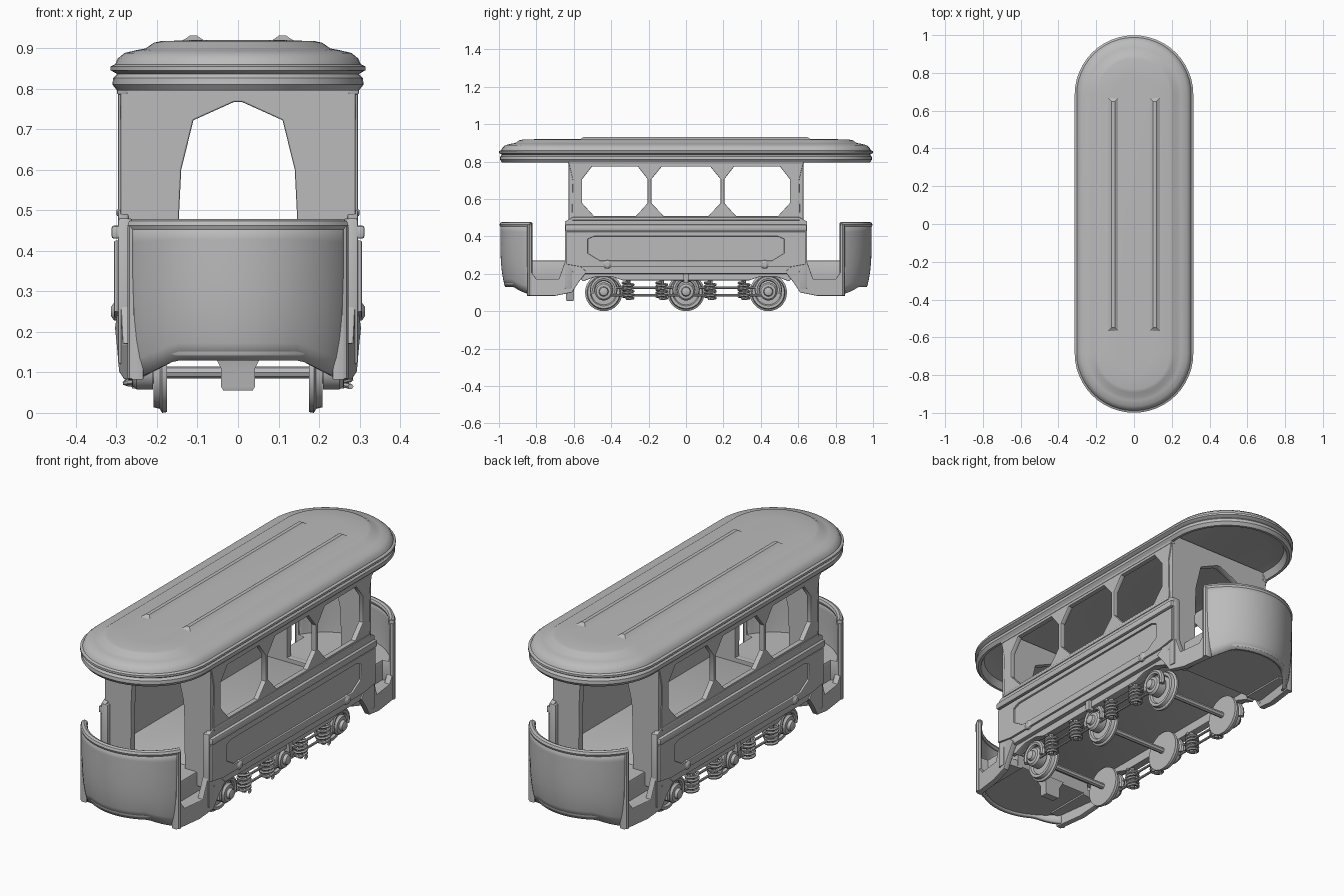
import bpy, bmesh
from math import sin, cos, pi, radians
from mathutils import Matrix, Vector

cube = bpy.data.objects.get("Cube")
if cube:
    bpy.data.objects.remove(cube)

mat = bpy.data.materials.new("plain_grey")
mat.use_nodes = True
GREY = (0.5, 0.5, 0.5, 1)
mat.diffuse_color = GREY
mat.node_tree.nodes["Principled BSDF"].inputs["Base Color"].default_value = GREY
parts = []


def add(name, mesh):
    ob = bpy.data.objects.new(name, mesh)
    bpy.context.scene.collection.objects.link(ob)
    mesh.materials.clear()
    mesh.materials.append(mat)
    parts.append(ob)
    return ob


def add_bm(name, bm):
    bmesh.ops.recalc_face_normals(bm, faces=bm.faces)
    mesh = bpy.data.meshes.new(name)
    bm.to_mesh(mesh)
    bm.free()
    return add(name, mesh)


def add_curve(name, curve, matrix=Matrix()):
    tmp = bpy.data.objects.new("tmp", curve)
    bpy.context.scene.collection.objects.link(tmp)
    deps = bpy.context.evaluated_depsgraph_get()
    mesh = bpy.data.meshes.new_from_object(tmp.evaluated_get(deps))
    bpy.data.objects.remove(tmp)
    mesh.transform(matrix)
    mesh.name = name
    return add(name, mesh)


def poly(curve, pts, closed):
    sp = curve.splines.new('POLY')
    sp.points.add(len(pts) - 1)
    for p, co in zip(sp.points, pts):
        p.co = (*co, 1)
    sp.use_cyclic_u = closed


def panel(name, outlines, thick, matrix, bevel=0.004):
    """Flat plate from an outline and its holes."""
    cu = bpy.data.curves.new(name, 'CURVE')
    cu.dimensions, cu.fill_mode = '2D', 'BOTH'
    cu.extrude, cu.bevel_depth, cu.bevel_resolution = thick / 2 - bevel, bevel, 1
    cu.offset = -bevel
    for o in outlines:
        poly(cu, [(u, v, 0) for u, v in o], True)
    return add_curve(name, cu, matrix)


def tube(name, pts, r, res=2):
    cu = bpy.data.curves.new(name, 'CURVE')
    cu.dimensions, cu.bevel_depth, cu.bevel_resolution = '3D', r, res
    cu.use_fill_caps = True
    poly(cu, pts, False)
    return add_curve(name, cu)


def box(name, lo, hi, bevel=0.006):
    bm = bmesh.new()
    bmesh.ops.create_cube(bm, size=1)
    lo, hi = Vector(lo), Vector(hi)
    for v in bm.verts:
        v.co = (lo + hi) / 2 + v.co * (hi - lo)
    bmesh.ops.bevel(bm, geom=bm.edges[:], offset=bevel, segments=2, affect='EDGES', profile=0.5)
    return add_bm(name, bm)


def loft(name, rings):
    bm = bmesh.new()
    vs = [[bm.verts.new(p) for p in r] for r in rings]
    n = len(vs[0])
    for a, b in zip(vs, vs[1:]):
        for i in range(n):
            bm.faces.new((a[i], a[(i + 1) % n], b[(i + 1) % n], b[i]))
    bm.faces.new(vs[0])
    bm.faces.new(vs[-1])
    return add_bm(name, bm)


def lathe_x(name, profile, x, y, z, s, n=28):
    """Turned part about the x axis; profile is (offset along x, radius)."""
    return loft(name, [[(s * (x + d), y + r * cos(2 * pi * i / n), z + r * sin(2 * pi * i / n))
                        for i in range(n)] for d, r in profile])


def side(x, slant=0):
    return Matrix(((slant, 0, 1, x), (1, 0, 0, 0), (0, 1, 0, 0), (0, 0, 0, 1)))


def end(y):
    return Matrix(((1, 0, 0, 0), (0, 0, -1, y), (0, 1, 0, 0), (0, 0, 0, 1)))


def flat(z):
    return Matrix.Translation((0, 0, z))


def mirrored(half):
    return half + [(-u, v) for u, v in reversed(half)]


# Roof: rounded-end rings from the ceiling, over the rim, to the raised deck
def stadium(r, z, n=24):
    c = 0.685
    arc = [(r * cos(pi * i / n), c + r * sin(pi * i / n), z) for i in range(n + 1)]
    return arc + [(-x, -y, z) for x, y, z in arc]


ROOF = [(0.2, 0.845), (0.27, 0.83), (0.285, 0.795), (0.298, 0.795), (0.31, 0.81), (0.308, 0.826),
        (0.298, 0.836), (0.314, 0.845), (0.314, 0.855), (0.303, 0.86), (0.297, 0.874),
        (0.28, 0.888), (0.25, 0.895), (0.228, 0.899), (0.208, 0.913), (0.19, 0.917), (0.1, 0.92)]
loft("roof", [stadium(r, z) for r, z in ROOF])
for s in (-1, 1):
    loft("roof_runner", [[(s * 0.11 + u * w, 0.05 + v * (0.59 + w), z) for u, v in
                          ((1, 1), (-1, 1), (-1, -1), (1, -1))]
                         for w, z in ((0.034, 0.915), (0.018, 0.924), (0.009, 0.931))])

# Side walls with three eight-sided windows, recessed lower panels and mouldings
def window(c, w, h=0.135, zc=0.645):
    return [(c + w * a, zc + h * b) for a, b in
            ((1, .45), (.7, .95), (-.7, .95), (-1, .45), (-1, -.5), (-.65, -1), (.65, -1), (1, -.5))]


wall = mirrored([(0.53, 0.2), (0.6, 0.2), (0.645, 0.27), (0.645, 0.48), (0.61, 0.5), (0.605, 0.7), (0.63, 0.81)])
lower = mirrored([(0.55, 0.235), (0.64, 0.25), (0.64, 0.425), (0.3, 0.425)])
recess = mirrored([(0.46, 0.27), (0.525, 0.31), (0.525, 0.385), (0.49, 0.4)])
windows = [window(-0.38, 0.175), window(0, 0.185), window(0.38, 0.175)]
for s in (-1, 1):
    panel("side_wall", [wall] + windows, 0.026, side(s * 0.283))
    panel("side_frame", [lower, recess], 0.014, side(s * 0.299))
    box("belt_rail", (s * 0.3 - 0.012, -0.645, 0.43), (s * 0.3 + 0.012, 0.645, 0.462))
    box("sill_rail", (s * 0.294 - 0.006, -0.61, 0.485), (s * 0.294 + 0.006, 0.61, 0.503), 0.005)
    box("top_rail", (s * 0.285 - 0.014, -0.63, 0.785), (s * 0.285 + 0.014, 0.63, 0.835))
    for y in (-0.42, 0.42):
        lathe_x("side_knob", [(-0.01, 0.024), (0.006, 0.022), (0.013, 0.012)], 0.3, y, 0.25, s, 14)

# End walls with pointed doorways, and the saloon floor
door = mirrored([(0.147, 0.27), (0.145, 0.5), (0.14, 0.6), (0.11, 0.722), (0.01, 0.767)])
box("saloon_floor", (-0.285, -0.62, 0.21), (0.285, 0.62, 0.25))

SWEEP = 29
for e in (-1, 1):
    panel("end_wall", [mirrored([(0.29, 0.2), (0.29, 0.835)]), door], 0.035, end(e * 0.61))

    # Platform: floor, steps, curved dash concentric with the roof end
    def arc(r, n=24):
        angles = [radians(SWEEP + (180 - 2 * SWEEP) * i / n) for i in range(n + 1)]
        return [(r * cos(a), e * (0.685 + r * sin(a))) for a in angles]

    panel("platform_floor", [[(0.215, e * 0.6), (0.215, e * 0.82)] + arc(0.288)
                             + [(-0.215, e * 0.82), (-0.215, e * 0.6)]], 0.13, flat(0.205), 0.006)
    bm = bmesh.new()
    vs = []
    for t in (k / 8 for k in range(9)):
        row = []
        for x, y in arc(0.298 - 0.025 * (1 - t) ** 4):
            low = 0.132 - 0.05 * max(0, min(1, (abs(x) - 0.15) / 0.1))
            row.append(bm.verts.new((x, y, low + (0.47 - low) * t)))
        vs.append(row)
    for a, b in zip(vs, vs[1:]):
        for i in range(len(a) - 1):
            bm.faces.new((a[i], a[i + 1], b[i + 1], b[i]))
    dash = add_bm("dash", bm)
    mod = dash.modifiers.new("thickness", 'SOLIDIFY')
    mod.thickness, mod.offset = 0.02, 0
    tube("dash_lip", [(x, y, 0.462) for x, y in arc(0.296)], 0.016)
    skirt = [(e * y, z) for y, z in ((0.53, 0.21), (0.57, 0.16), (0.61, 0.1), (0.7, 0.082), (0.85, 0.082),
                                     (0.85, 0.24), (0.82, 0.2), (0.8, 0.172), (0.68, 0.172), (0.645, 0.27), (0.6, 0.27))]
    for s in (-1, 1):
        panel("platform_skirt", [skirt], 0.03, side(s * 0.358, -s * e * 0.13))
        px, py = s * 0.258, e * 0.836
        tube("dash_post", [(px, py, 0.085), (px, py, 0.46)], 0.014)
        tread = [(s * x, e * y) for x, y in ((0.19, 0.6), (0.285, 0.61), (0.255, 0.84), (0.19, 0.84))]
        panel("step", [tread], 0.04, flat(0.152))
        box("corner_post", (s * 0.278 - 0.018, e * 0.628 - 0.02, 0.12), (s * 0.278 + 0.018, e * 0.628 + 0.02, 0.48))

# Coupler block under the front platform
loft("coupler", [[(x * w, -0.62 + y * w, z) for x, y in ((1, .5), (1, -.5), (-1, -.5), (-1, .5))]
                 for w, z in ((0.036, 0.055), (0.042, 0.065), (0.042, 0.11), (0.06, 0.145))])

# Running gear: wheels, axles, axle boxes, springs and truck frames
WHEEL = [(-0.012, 0.085), (-0.012, 0.098), (0, 0.1), (0.006, 0.09), (0.022, 0.086),
         (0.022, 0.072), (0.012, 0.066), (0.014, 0.03), (0.03, 0.025)]
BOX = [(-0.03, 0.048), (0.01, 0.048), (0.02, 0.04), (0.022, 0.026), (0.036, 0.022), (0.04, 0.01)]
for y in (-0.44, 0, 0.44):
    tube("axle", [(-0.2, y, 0.1), (0.2, y, 0.1)], 0.015)
    for s in (-1, 1):
        lathe_x("wheel", WHEEL, 0.187, y, 0.1, s)
        lathe_x("axle_box", BOX, 0.24, y, 0.105, s, 18)
        hoop = [(s * 0.245, y + 0.06 * cos(a), 0.115 + 0.06 * sin(a))
                for a in (radians(d) for d in range(-20, 201, 20))]
        tube("axle_guard", hoop, 0.014)
for s in (-1, 1):
    beam = mirrored([(0.34, 0.165), (0.4, 0.185), (0.48, 0.185), (0.55, 0.16), (0.58, 0.185), (0.53, 0.215), (0.2, 0.225)])
    panel("truck_beam", [beam], 0.04, side(s * 0.255))
    panel("centre_hanger", [mirrored([(0.012, 0.15), (0.015, 0.2), (0.06, 0.245)])], 0.03, side(s * 0.275))
    for z in (0.085, 0.125):
        tube("tie_rod", [(s * 0.245, -0.44, z), (s * 0.245, 0.44, z)], 0.006)
    for y in (-0.31, -0.13, 0.13, 0.31):
        coil = [(s * 0.25 + 0.028 * cos(pi * i / 6), y + 0.028 * sin(pi * i / 6), 0.065 + 0.09 * i / 60)
                for i in range(61)]
        tube("spring", coil, 0.007, res=1)
        tube("spring_pin", [(s * 0.25, y, 0.06), (s * 0.25, y, 0.19)], 0.012)

# Smooth shading with crisp edges
bpy.ops.object.select_all(action='DESELECT')
for ob in parts:
    ob.select_set(True)
bpy.context.view_layer.objects.active = parts[0]
bpy.ops.object.shade_smooth_by_angle(angle=radians(35))
